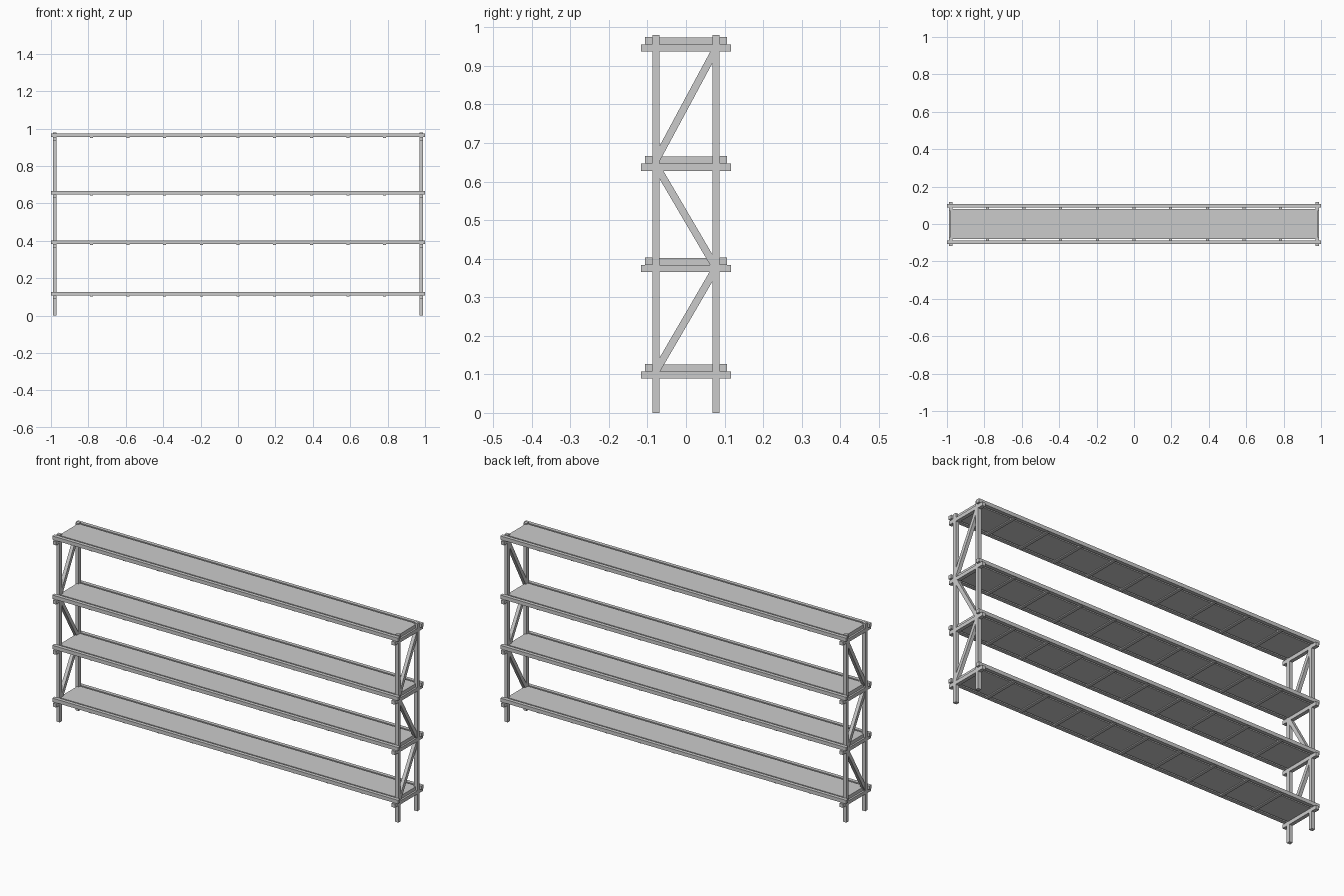
import bpy
from mathutils import Vector

if "Cube" in bpy.data.objects:
    bpy.data.objects.remove(bpy.data.objects["Cube"])

T = 0.019                      # bar thickness
PX, PY = 0.98, 0.078           # post centres
LEVELS = [0.108, 0.384, 0.647, 0.956]   # underside of rails


def box(name, x0, x1, y0, y1, z0, z1):
    bpy.ops.mesh.primitive_cube_add(size=1, location=((x0 + x1) / 2, (y0 + y1) / 2, (z0 + z1) / 2))
    o = bpy.context.object
    o.name = name
    o.scale = (x1 - x0, y1 - y0, z1 - z0)
    return o


def brace(name, x, a, b):
    p, q = Vector((x, *a)), Vector((x, *b))
    d = q - p
    bpy.ops.mesh.primitive_cube_add(size=1, location=(p + q) / 2)
    o = bpy.context.object
    o.name = name
    o.scale = (T * 0.95, T, d.length)
    o.rotation_mode = 'QUATERNION'
    o.rotation_quaternion = Vector((0, 0, 1)).rotation_difference(d)


h = T / 2
# end frames: posts, cross bars, zigzag braces
for s in (-1, 1):
    x = s * PX
    for t in (-1, 1):
        box("post", x - h, x + h, t * PY - h, t * PY + h, 0, 0.98)
    for z in LEVELS:
        box("cross_bar", x - h, x + h, -0.117, 0.117, z - T, z)
    brace("brace_lower", x, (-PY, 0.108), (PY, 0.376))
    brace("brace_middle", x, (PY, 0.376), (-PY, 0.642))
    brace("brace_upper", x, (-PY, 0.655), (PY, 0.945))

# shelves: side rails, panel, slats below
for z in LEVELS:
    for t in (-1, 1):
        yc = t * (PY + T)
        box("side_rail", -1, 1, yc - h, yc + h, z, z + T)
    box("shelf_panel", -0.98, 0.98, -0.08, 0.08, z, z + T - 0.001)
    for k in range(-4, 5):
        xc = k * PX / 5
        box("shelf_slat", xc - 0.008, xc + 0.008, -0.1, 0.1, z - 0.005, z + 0.001)
